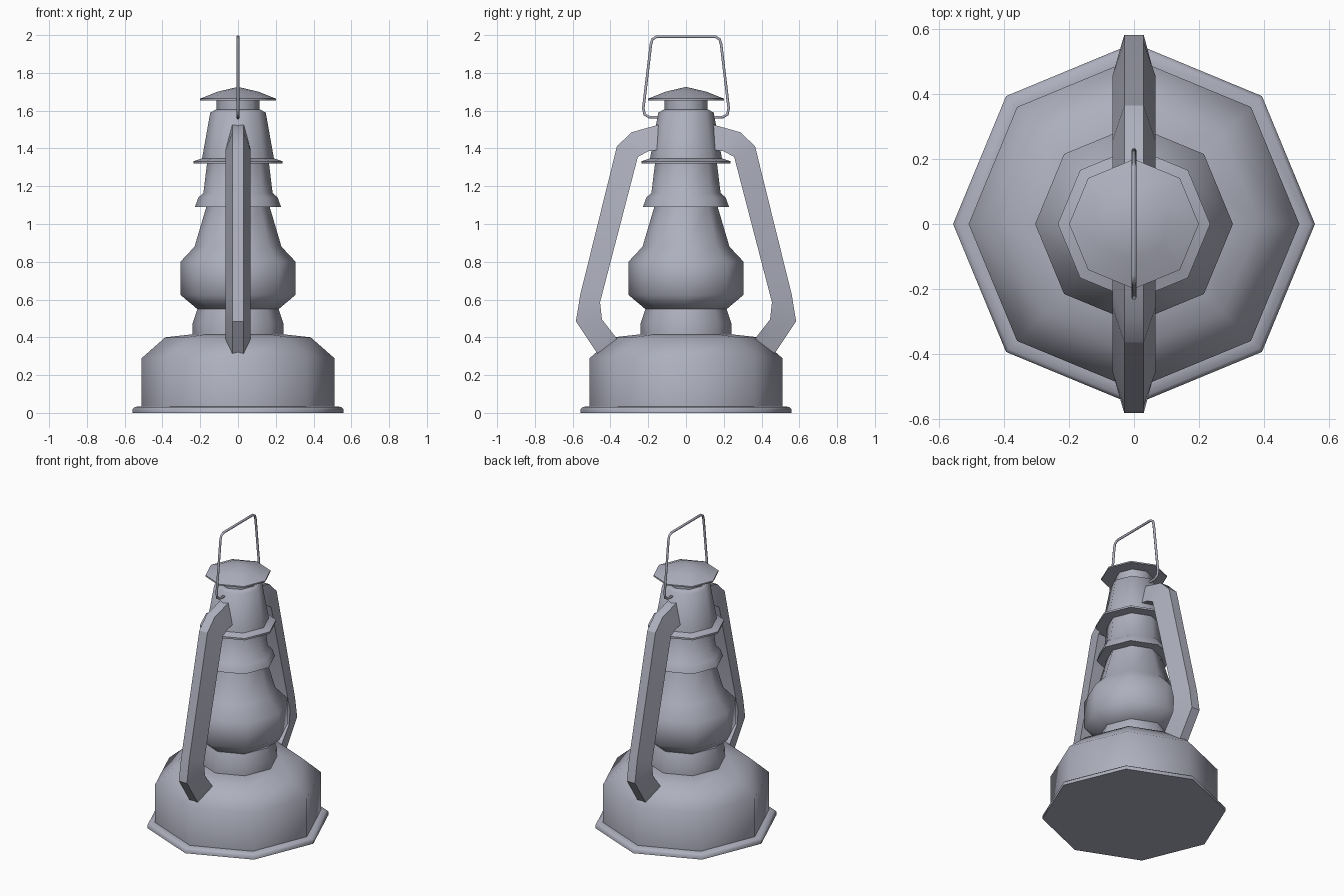
import bpy, bmesh, math

if "Cube" in bpy.data.objects:
    bpy.data.objects.remove(bpy.data.objects["Cube"])

metal = bpy.data.materials.new("blue grey metal")
metal.diffuse_color = (0.42, 0.43, 0.51, 1)
metal.use_nodes = True
metal.node_tree.nodes["Principled BSDF"].inputs["Base Color"].default_value = metal.diffuse_color


def finish(name, bm, angle):
    """Turn a bmesh into a named, shaded object."""
    bmesh.ops.recalc_face_normals(bm, faces=bm.faces)
    me = bpy.data.meshes.new(name)
    bm.to_mesh(me)
    bm.free()
    ob = bpy.data.objects.new(name, me)
    bpy.context.collection.objects.link(ob)
    me.materials.append(metal)
    bpy.ops.object.select_all(action='DESELECT')
    ob.select_set(True)
    bpy.context.view_layer.objects.active = ob
    bpy.ops.object.shade_smooth_by_angle(angle=math.radians(angle))
    return ob


def lathe(name, profile, sides=8):
    """Eight-sided turned part from (radius, height) points, closed at both ends."""
    bm = bmesh.new()
    rings = [[bm.verts.new((r * math.cos(math.tau * i / sides),
                            r * math.sin(math.tau * i / sides), z))
              for i in range(sides)] for r, z in profile]
    for a, b in zip(rings, rings[1:]):
        for i in range(sides):
            j = (i + 1) % sides
            bm.faces.new((a[i], a[j], b[j], b[i]))
    bm.faces.new(rings[0][::-1])
    bm.faces.new(rings[-1])
    bmesh.ops.remove_doubles(bm, verts=bm.verts, dist=0.0005)
    return finish(name, bm, 55)


# Turned body, bottom to top
lathe("fuel_tank", [(0.558, 0), (0.558, 0.02), (0.545, 0.032), (0.51, 0.034),
                    (0.51, 0.29), (0.385, 0.40), (0.25, 0.415)])
lathe("burner_collar", [(0.24, 0.41), (0.24, 0.475), (0.215, 0.55)])
lathe("glass_globe", [(0.21, 0.545), (0.305, 0.625), (0.305, 0.80),
                      (0.23, 0.88), (0.165, 1.10)])
lathe("globe_hood", [(0.228, 1.09), (0.21, 1.14), (0.183, 1.165), (0.163, 1.33)])
lathe("chimney", [(0.235, 1.32), (0.235, 1.332), (0.19, 1.348),
                  (0.147, 1.59), (0.118, 1.605)])
lathe("chimney_neck", [(0.115, 1.60), (0.115, 1.665)])
lathe("chimney_cap", [(0.20, 1.655), (0.20, 1.664), (0.11, 1.70), (0.0, 1.726)])

# Side tubes: narrow outer edge, wide inner edge, as (y, z) pairs
outer = [(0.13, 1.53), (0.29, 1.485), (0.366, 1.41), (0.56, 0.625),
         (0.583, 0.485), (0.47, 0.315), (0.44, 0.27)]
inner = [(0.13, 1.395), (0.20, 1.385), (0.255, 1.355), (0.455, 0.585),
         (0.445, 0.495), (0.375, 0.405), (0.345, 0.36)]
for name, s in (("front_side_tube", -1), ("back_side_tube", 1)):
    bm = bmesh.new()
    rings = [[bm.verts.new(p) for p in ((-0.03, s * oy, oz), (0.03, s * oy, oz),
                                        (0.067, s * iy, iz), (-0.067, s * iy, iz))]
             for (oy, oz), (iy, iz) in zip(outer, inner)]
    for a, b in zip(rings, rings[1:]):
        for i in range(4):
            j = (i + 1) % 4
            bm.faces.new((a[i], a[j], b[j], b[i]))
    bm.faces.new(rings[0])
    bm.faces.new(rings[-1][::-1])
    finish(name, bm, 30)

# Wire carrying handle, hooked into the chimney at both ends
half = [(0.13, 1.563), (0.195, 1.566), (0.219, 1.58), (0.226, 1.612),
        (0.186, 1.95), (0.178, 1.978), (0.155, 1.992)]
path = [(-y, z) for y, z in half] + half[::-1]
curve = bpy.data.curves.new("carry_handle", 'CURVE')
curve.dimensions = '3D'
curve.bevel_depth = 0.008
curve.bevel_resolution = 1
curve.use_fill_caps = True
spline = curve.splines.new('POLY')
spline.points.add(len(path) - 1)
for point, (y, z) in zip(spline.points, path):
    point.co = (0, y, z, 1)
handle = bpy.data.objects.new("carry_handle", curve)
bpy.context.collection.objects.link(handle)
curve.materials.append(metal)
